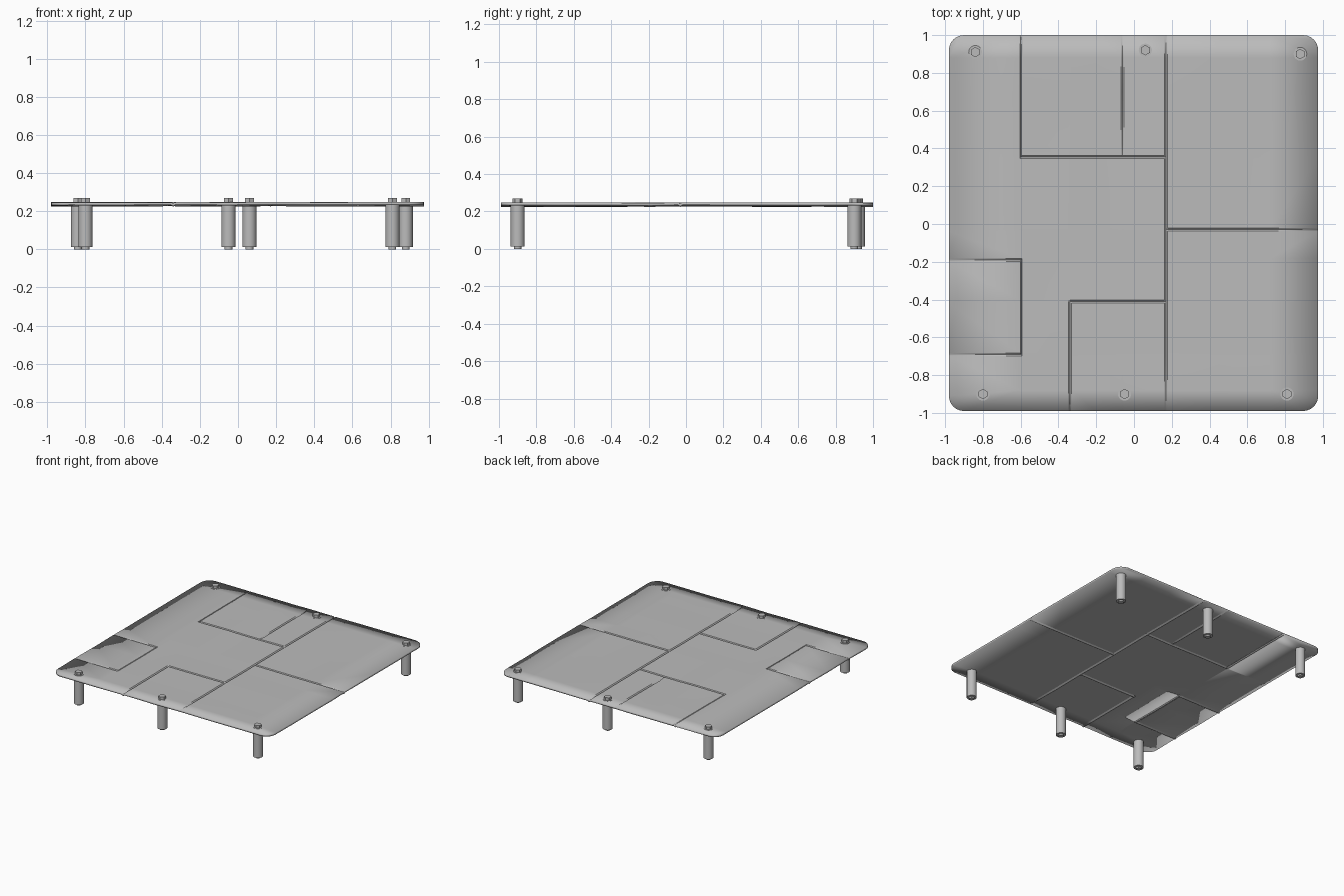
import bpy, bmesh, math, random
from mathutils import Vector

random.seed(4)
cube = bpy.data.objects.get("Cube")
if cube:
    bpy.data.objects.remove(cube, do_unlink=True)

grey = bpy.data.materials.new("plain grey")
grey.use_nodes = True
grey.diffuse_color = (0.5, 0.5, 0.5, 1)
grey.node_tree.nodes["Principled BSDF"].inputs["Base Color"].default_value = (0.5, 0.5, 0.5, 1)


def add_object(name, bm, angle):
    mesh = bpy.data.meshes.new(name)
    bm.to_mesh(mesh)
    bm.free()
    mesh.materials.append(grey)
    obj = bpy.data.objects.new(name, mesh)
    bpy.context.collection.objects.link(obj)
    bpy.ops.object.select_all(action='DESELECT')
    obj.select_set(True)
    bpy.context.view_layer.objects.active = obj
    bpy.ops.object.shade_smooth_by_angle(angle=math.radians(angle))
    return obj


# Pressed seams: axis they run across, position, start and end along the seam
SEAMS = [
    (0, -0.60, 0.355, 1.0), (0, -0.06, 0.42, 0.88), (0, 0.17, -0.88, 1.0),
    (0, -0.34, -1.0, -0.41), (0, -0.595, -0.69, -0.19),
    (1, 0.355, -0.60, 0.17), (1, -0.03, 0.17, 1.0), (1, -0.41, -0.34, 0.17),
    (1, -0.19, -1.0, -0.595), (1, -0.69, -1.0, -0.595),
]
GROOVE, DEPTH, TOP, THICK = 0.008, 0.007, 0.247, 0.015


def rounded_outline(x0, x1, y0, y1, r, steps=6):
    centres = [(x1 - r, y1 - r), (x0 + r, y1 - r), (x0 + r, y0 + r), (x1 - r, y0 + r)]
    for i, (cx, cy) in enumerate(centres):
        for k in range(steps + 1):
            a = math.pi / 2 * (i + k / steps)
            yield cx + r * math.cos(a), cy + r * math.sin(a), TOP


def build_panel():
    bm = bmesh.new()
    bm.faces.new([bm.verts.new(p) for p in rounded_outline(-0.98, 0.975, -0.99, 1.0, 0.08)])
    # Cut lines beside every seam, plus a loose grid for soft dents
    cuts = {(0, -0.2), (0, 0.45), (0, 0.72), (1, 0.7), (1, 0.88), (1, 0.42), (1, -0.88)}
    for axis, pos, lo, hi in SEAMS:
        cuts |= {(axis, round(pos + d, 4)) for d in (-GROOVE, 0, GROOVE)}
    for axis, pos in sorted(cuts):
        normal = Vector((1 - axis, axis, 0))
        bmesh.ops.bisect_plane(bm, geom=bm.verts[:] + bm.edges[:] + bm.faces[:],
                               dist=1e-5, plane_co=normal * pos, plane_no=normal)
    # One gentle height per neighbourhood, then push the seam centres down
    dents = {}
    for v in bm.verts:
        cell = (round(v.co.x * 5), round(v.co.y * 5))
        v.co.z += dents.setdefault(cell, random.uniform(-0.0015, 0.0015))
        for axis, pos, lo, hi in SEAMS:
            if abs(v.co[axis] - pos) < 0.001 and lo - 0.001 <= v.co[1 - axis] <= hi + 0.001:
                v.co.z -= DEPTH
                break
    panel = add_object("dented_panel", bm, 20)
    solid = panel.modifiers.new("thickness", 'SOLIDIFY')
    solid.thickness = THICK
    solid.offset = -1


def cylinder(name, x, y, z0, z1, radius, sides):
    bm = bmesh.new()
    bmesh.ops.create_cone(bm, cap_ends=True, segments=sides, radius1=radius,
                          radius2=radius, depth=z1 - z0)
    bmesh.ops.translate(bm, verts=bm.verts, vec=(x, y, (z0 + z1) / 2))
    add_object(name, bm, 35)


build_panel()

# Standoff posts with hex bolts through them
POSTS = {
    "back_right": (-0.84, 0.91), "back_middle": (0.06, 0.92), "back_left": (0.88, 0.90),
    "front_right": (-0.80, -0.90), "front_middle": (-0.05, -0.90), "front_left": (0.81, -0.90),
}
for place, (x, y) in POSTS.items():
    cylinder(place + "_post", x, y, 0.012, 0.24, 0.037, 24)
    cylinder(place + "_bolt_tip", x, y, 0, 0.014, 0.02, 16)
    cylinder(place + "_washer", x, y, 0.24, 0.249, 0.035, 24)
    cylinder(place + "_bolt_head", x, y, 0.245, 0.27, 0.027, 6)
